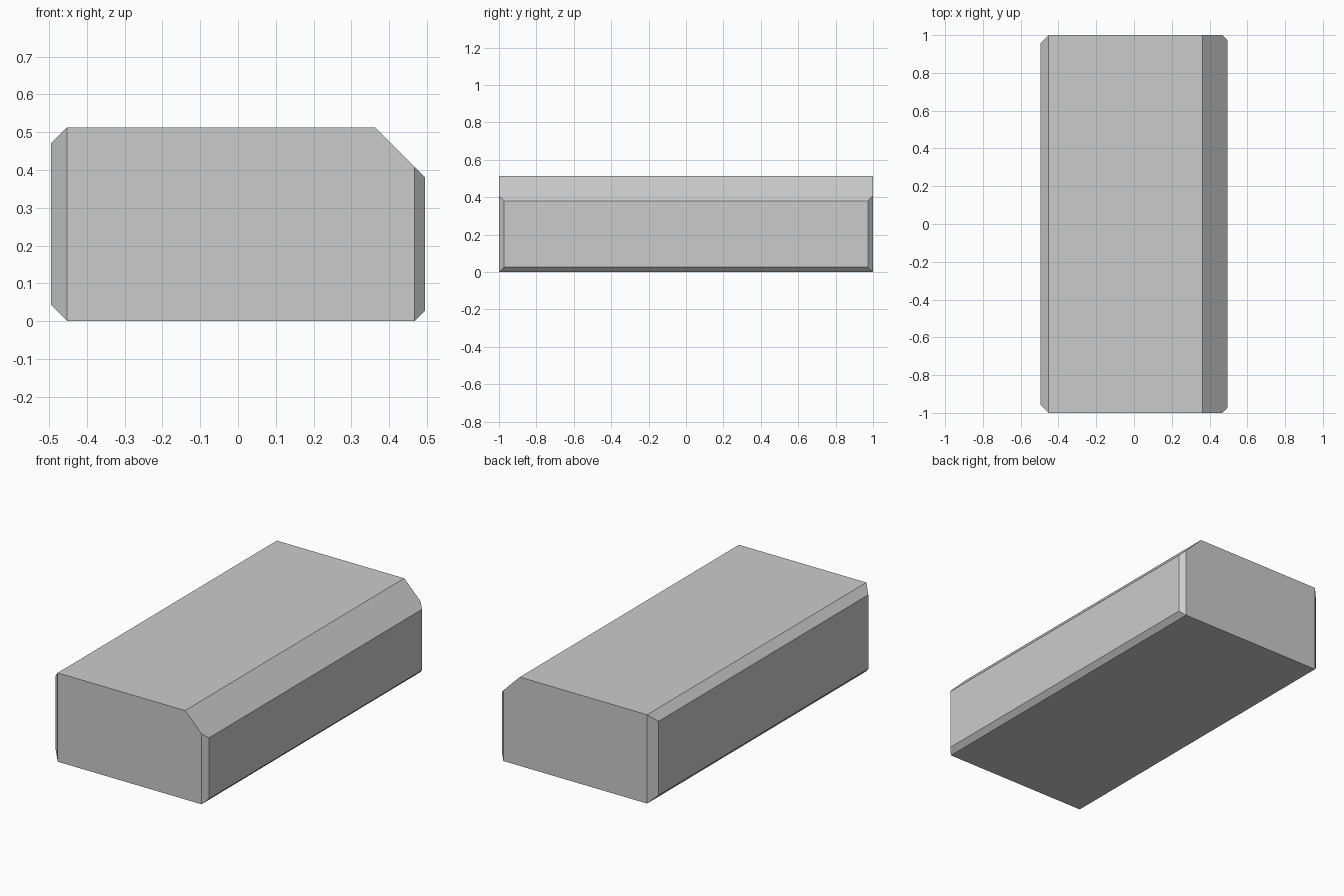
import bpy, bmesh
from mathutils import Vector

if "Cube" in bpy.data.objects:
    bpy.data.objects.remove(bpy.data.objects["Cube"])

HALF_X, HALF_Y, HEIGHT = 0.495, 1.0, 0.513

bm = bmesh.new()
bmesh.ops.create_cube(bm, size=1.0)
bmesh.ops.scale(bm, vec=(2 * HALF_X, 2 * HALF_Y, HEIGHT), verts=bm.verts)
bmesh.ops.translate(bm, vec=(0, 0, HEIGHT / 2), verts=bm.verts)


def chamfer(side, y_dir, z_dir, width):
    """Slice a 45 degree chamfer along one edge of the left (-1) or right (+1) face."""
    z = HEIGHT if z_dir > 0 else 0.0
    point = Vector((side * (HALF_X - width), y_dir * HALF_Y, z))
    normal = Vector((side, y_dir, z_dir)).normalized()
    bmesh.ops.bisect_plane(bm, geom=bm.verts[:] + bm.edges[:] + bm.faces[:],
                           plane_co=point, plane_no=normal, clear_outer=True)
    rim = [e for e in bm.edges if e.is_boundary]
    bmesh.ops.holes_fill(bm, edges=rim, sides=0)


# Even chamfer frame around the left face
for y_dir, z_dir in ((1, 0), (-1, 0), (0, 1), (0, -1)):
    chamfer(-1, y_dir, z_dir, 0.043)

# Right face: narrow chamfers on the ends and bottom, wide one on top
for y_dir, z_dir in ((1, 0), (-1, 0), (0, -1)):
    chamfer(1, y_dir, z_dir, 0.028)
chamfer(1, 0, 1, 0.133)

bmesh.ops.recalc_face_normals(bm, faces=bm.faces)
mesh = bpy.data.meshes.new("chamfered_block")
bm.to_mesh(mesh)
bm.free()
bpy.context.collection.objects.link(bpy.data.objects.new("chamfered_block", mesh))
